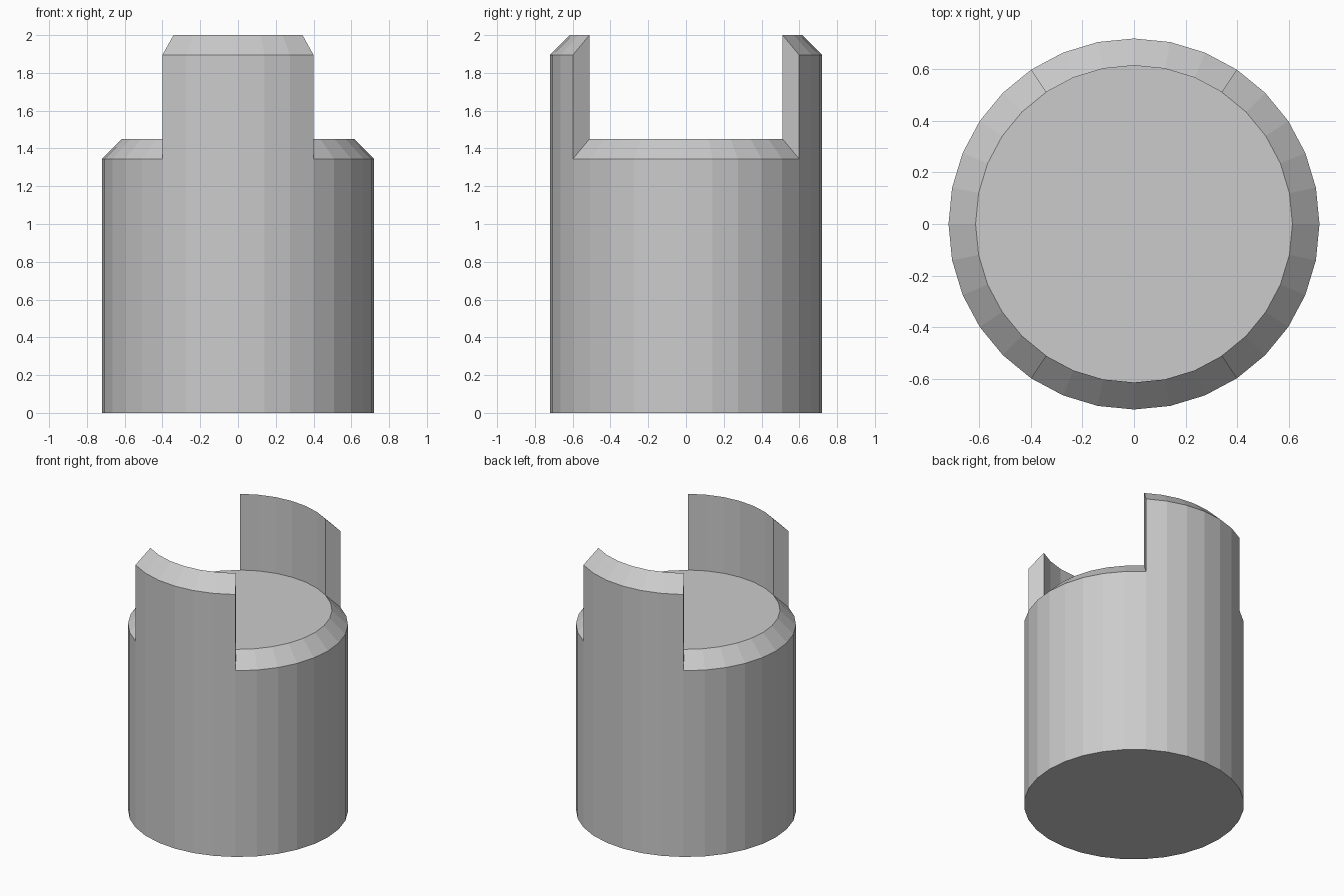
import bpy, bmesh
from mathutils import Vector

if "Cube" in bpy.data.objects:
    bpy.data.objects.remove(bpy.data.objects["Cube"])

SIDES = 32
R_OUT, R_IN = 0.72, 0.615
SHOULDER, FLOOR, TOP = 1.345, 1.45, 2.0
TAB_HALF_WIDTH = 0.40

bm = bmesh.new()

# Solid round body up to the shoulder
bmesh.ops.create_cone(bm, cap_ends=True, segments=SIDES,
                      radius1=R_OUT, radius2=R_OUT, depth=SHOULDER)
bmesh.ops.translate(bm, verts=bm.verts, vec=(0, 0, SHOULDER / 2))
bm.normal_update()

# Chamfered rim: extrude the top cap upward and shrink it
cap = max(bm.faces, key=lambda f: f.calc_center_median().z)
res = bmesh.ops.extrude_discrete_faces(bm, faces=[cap])
new_cap = res["faces"][0]
k = R_IN / R_OUT
for v in new_cap.verts:
    v.co = Vector((v.co.x * k, v.co.y * k, FLOOR))
bm.normal_update()

# Front and back tabs: raise the chamfer strips near the y axis
strips = [f for f in bm.faces
          if SHOULDER < f.calc_center_median().z < FLOOR - 0.01
          and abs(f.calc_center_median().x) < TAB_HALF_WIDTH
          and abs(f.calc_center_median().y) > 0.5
          and max(abs(v.co.x) for v in f.verts) < TAB_HALF_WIDTH + 0.01]
res = bmesh.ops.extrude_face_region(bm, geom=strips)
raised = [g for g in res["geom"] if isinstance(g, bmesh.types.BMVert)]
bmesh.ops.translate(bm, verts=raised, vec=(0, 0, TOP - FLOOR))
leftover = [f for f in strips if f.is_valid]
if leftover:
    bmesh.ops.delete(bm, geom=leftover, context='FACES')

bmesh.ops.recalc_face_normals(bm, faces=bm.faces)
mesh = bpy.data.meshes.new("slotted_cylinder")
bm.to_mesh(mesh)
bm.free()
obj = bpy.data.objects.new("slotted_cylinder", mesh)
bpy.context.collection.objects.link(obj)
